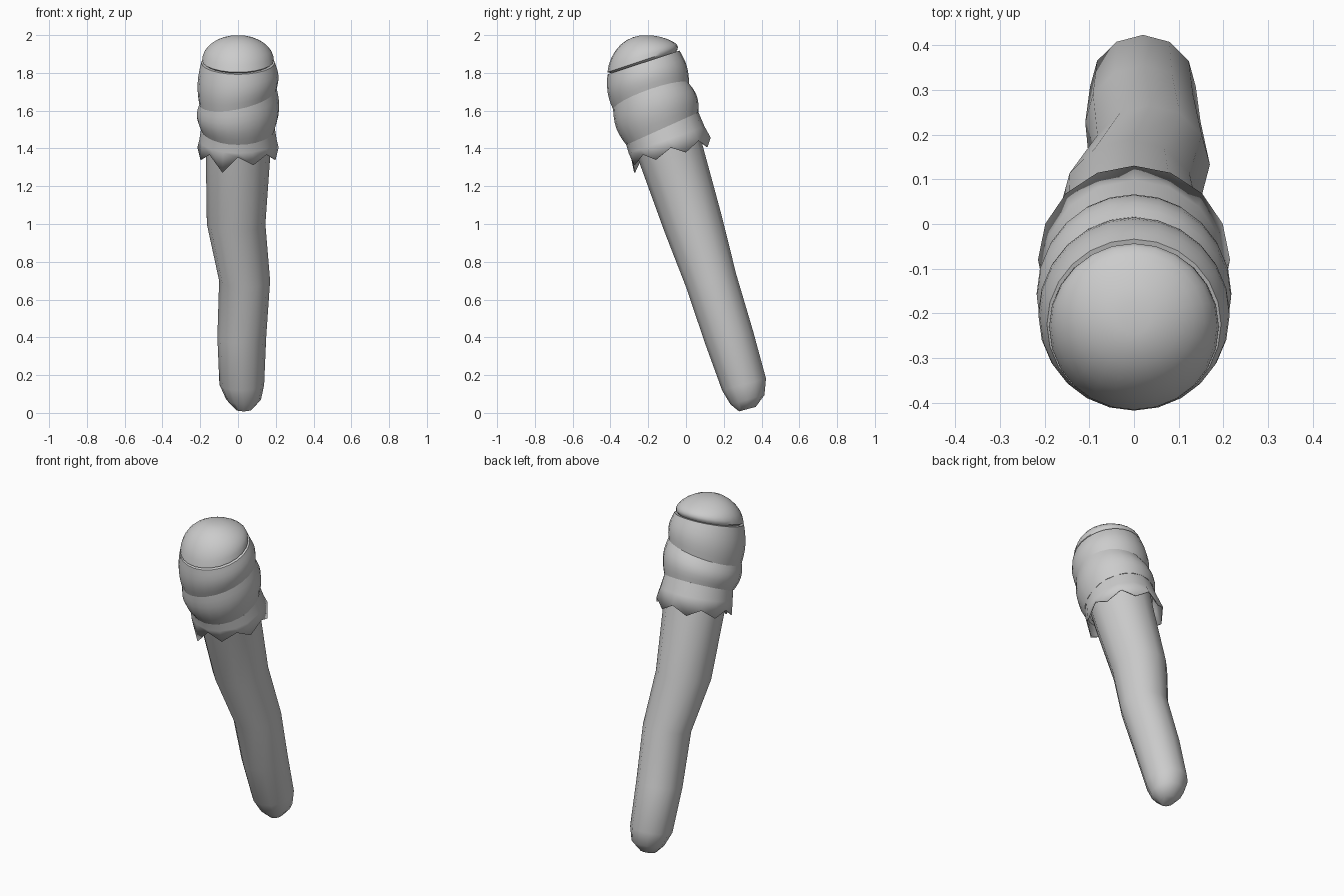
import bpy
import bmesh
import math

cube = bpy.data.objects.get("Cube")
if cube:
    bpy.data.objects.remove(cube, do_unlink=True)

grey = bpy.data.materials.new("plain grey")
grey.use_nodes = True
colour = (0.6, 0.6, 0.6, 1)
grey.diffuse_color = colour
grey.node_tree.nodes["Principled BSDF"].inputs["Base Color"].default_value = colour


def loft(name, rings, sides, closed_start=False, closed_end=False):
    """Skin a stack of tilted round rings: centre, radius, slope along x and y."""
    bm = bmesh.new()
    loops = []
    for x, y, z, radius, slope_x, slope_y in rings:
        loop = []
        for i in range(sides):
            angle = math.tau * i / sides
            dx = radius * math.cos(angle)
            dy = radius * math.sin(angle) * 0.98
            height = z + slope_x * dx + slope_y * dy
            loop.append(bm.verts.new((x + dx, y + dy, height)))
        loops.append(loop)
    for lower, upper in zip(loops, loops[1:]):
        for i in range(sides):
            j = (i + 1) % sides
            bm.faces.new((lower[i], lower[j], upper[j], upper[i]))
    if closed_start:
        bm.faces.new(loops[0])
    if closed_end:
        bm.faces.new(loops[-1])
    bmesh.ops.recalc_face_normals(bm, faces=bm.faces)

    mesh = bpy.data.meshes.new(name)
    bm.to_mesh(mesh)
    bm.free()
    mesh.materials.append(grey)
    obj = bpy.data.objects.new(name, mesh)
    bpy.context.collection.objects.link(obj)
    bpy.ops.object.select_all(action="DESELECT")
    obj.select_set(True)
    bpy.context.view_layer.objects.active = obj
    bpy.ops.object.shade_smooth_by_angle(angle=math.radians(50))
    return obj


def blend(start, end, t):
    return [a + (b - a) * t for a, b in zip(start, end)]


def resized(ring, factor):
    x, y, z, radius, slope_x, slope_y = ring
    return [x, y, z, radius * factor, slope_x, slope_y]


def wrap(name, lower, upper, bulge, steps=6):
    """Puffed cloth band between two seams, with its edges tucked inwards."""
    rings = [resized(lower, 0.9)]
    for step in range(steps + 1):
        t = step / steps
        swell = 1 + bulge * math.sin(math.pi * t)
        rings.append(resized(blend(lower, upper, t), swell))
    rings.append(resized(upper, 0.9))
    return loft(name, rings, sides=24)


# Crooked handle: leans forward, thickens upwards, rounds off at the foot
handle_rings = []
for z, x, fullness in [(0.02, 0.03, 0.4), (0.07, 0.03, 0.8), (0.15, 0.02, 1),
                       (0.4, 0.02, 1), (0.7, 0.035, 0.95), (1, -0.01, 1),
                       (1.35, 0, 1), (1.6, 0, 1)]:
    y = min(0.325, 0.355 - 0.317 * z)
    radius = (0.112 + 0.043 * z) * fullness
    handle_rings.append((x, y, z, radius, 0, 0.27))
loft("handle", handle_rings, sides=12, closed_start=True, closed_end=True)

# Tilted seams that divide the wrapped head
low_seam = (0, -0.125, 1.505, 0.195, 0, 0.45)
middle_seam = (0, -0.185, 1.675, 0.205, 0.2, 0.34)
top_seam = (0, -0.225, 1.855, 0.195, 0, 0.33)
wrap("lower_wrap", low_seam, middle_seam, bulge=0.09)
wrap("upper_wrap", middle_seam, top_seam, bulge=0.07)

# Domed cap that levels out towards its crown
cap_rings = [resized(top_seam, 0.9)]
cap_steps = 8
for step in range(cap_steps):
    turn = math.pi / 2 * step / cap_steps
    rise = math.sin(turn)
    cap_rings.append((0, -0.23 + 0.02 * rise, 1.865 + 0.135 * rise,
                      0.19 * math.cos(turn), 0, 0.33 * (1 - rise)))
loft("head_cap", cap_rings, sides=24, closed_end=True)

# Flared cloth skirt with a ragged hem and one long point at the front
skirt_sides = 16
hem = (0, -0.08, 1.385, 0.215, 0, 0.25)
skirt_rings = [resized(low_seam, 0.9), low_seam, blend(low_seam, hem, 0.5), hem]
skirt = loft("ragged_skirt", skirt_rings, skirt_sides)
hem_start = len(skirt.data.vertices) - skirt_sides
long_point = 11
for i in range(skirt_sides):
    corner = skirt.data.vertices[hem_start + i]
    corner.co.z += -0.025 if i % 2 else 0.02
    if i == long_point:
        corner.co.z -= 0.04
cloth = skirt.modifiers.new("cloth thickness", "SOLIDIFY")
cloth.thickness = 0.006
